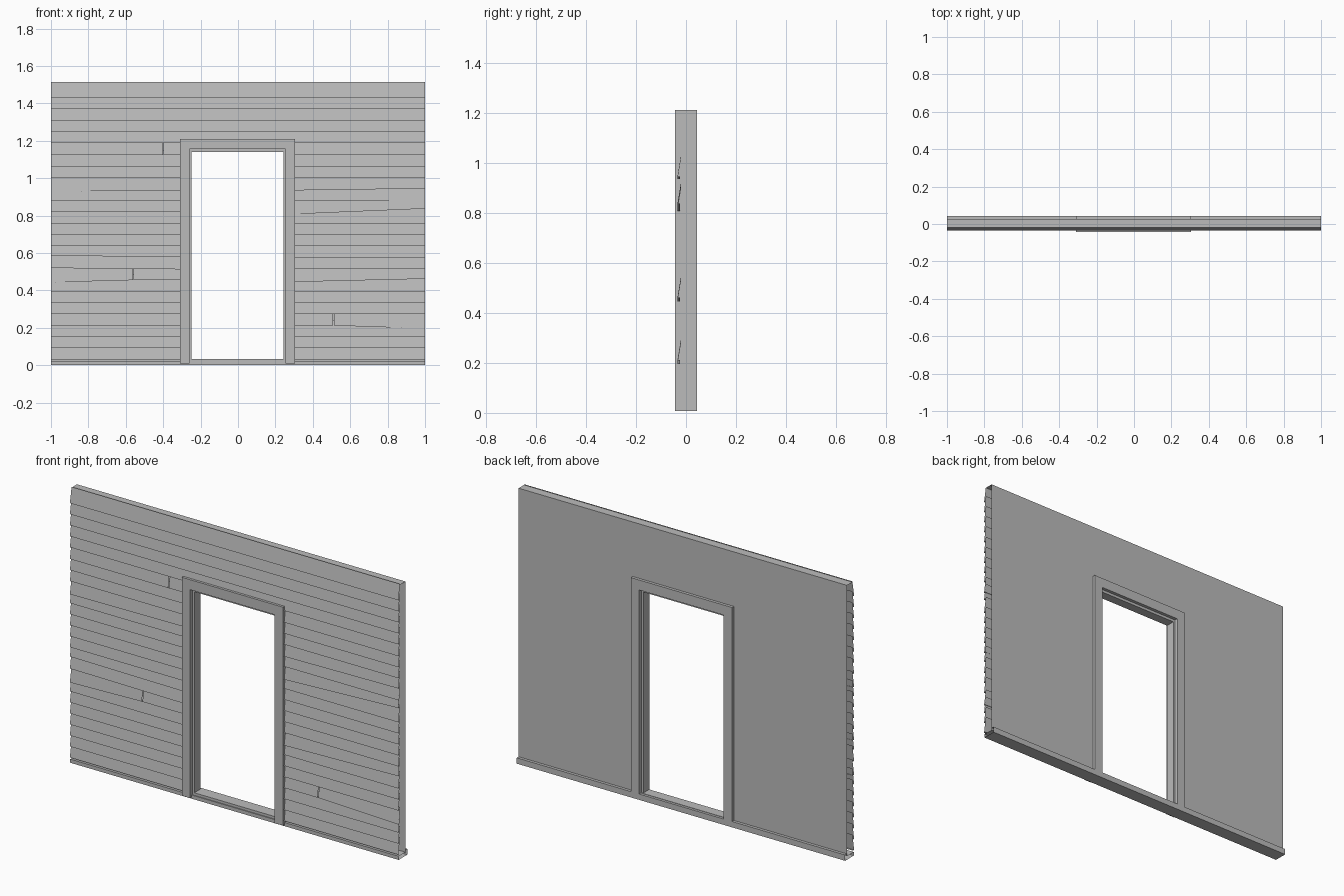
import bpy
import bmesh

if "Cube" in bpy.data.objects:
    bpy.data.objects.remove(bpy.data.objects["Cube"], do_unlink=True)

# One plain grey for everything
grey = bpy.data.materials.new("plain_grey")
grey.use_nodes = True
grey.diffuse_color = (0.5, 0.5, 0.5, 1)
bsdf = next(n for n in grey.node_tree.nodes if n.type == "BSDF_PRINCIPLED")
bsdf.inputs["Base Color"].default_value = (0.5, 0.5, 0.5, 1)
bsdf.inputs["Roughness"].default_value = 0.8

TOP = 1.51          # wall height
BACK = 0.028        # back surface of the wall
DOOR_X = -0.003     # door centre
STEP = 0.0607       # visible height of one board


def finish(name, bm):
    mesh = bpy.data.meshes.new(name)
    bm.to_mesh(mesh)
    bm.free()
    mesh.materials.append(grey)
    obj = bpy.data.objects.new(name, mesh)
    bpy.context.collection.objects.link(obj)
    return obj


def strip(name, profile, x0, x1, dz0=0, dz1=0, closed=False):
    """Sweep a (y, z) profile along x, open at both ends."""
    bm = bmesh.new()
    a = [bm.verts.new((x0, y, z + dz0)) for y, z in profile]
    b = [bm.verts.new((x1, y, z + dz1)) for y, z in profile]
    n = len(profile)
    for i in range(n if closed else n - 1):
        j = (i + 1) % n
        bm.faces.new((a[i], a[j], b[j], b[i]))
    return finish(name, bm)


def doorway_outline(half_out, top_out, half_in, top_in, bottom, cx):
    """Outline in (x, z) of a panel with a doorway cut up from its foot."""
    return [(cx - half_out, bottom), (cx - half_out, top_out),
            (cx + half_out, top_out), (cx + half_out, bottom),
            (DOOR_X + half_in, bottom), (DOOR_X + half_in, top_in),
            (DOOR_X - half_in, top_in), (DOOR_X - half_in, bottom)]


def panel(name, outline, y0, y1=None):
    """Flat panel facing back at y0, extruded to y1 when given."""
    bm = bmesh.new()
    face = bm.faces.new([bm.verts.new((x, y0, z)) for x, z in outline])
    if y1 is not None:
        ext = bmesh.ops.extrude_face_region(bm, geom=[face], use_keep_orig=True)
        moved = [v for v in ext["geom"] if isinstance(v, bmesh.types.BMVert)]
        bmesh.ops.translate(bm, verts=moved, vec=(0, y1 - y0, 0))
        bmesh.ops.recalc_face_normals(bm, faces=bm.faces)
    return finish(name, bm)


def board(name, k, x0, x1, dz0=0, dz1=0):
    """Sloping siding board with a small lip under its lower edge."""
    z = 0.03 + STEP * k
    top = min(z + 0.09, TOP)
    strip(name, [(-0.019, top), (-0.034, z), (-0.024, z)], x0, x1, dz0, dz1)


# Smooth back wall and its top
panel("back_wall", doorway_outline(1, TOP, 0.28, 1.18, 0.02, 0), BACK)
strip("wall_top", [(BACK, TOP), (-0.019, TOP)], -1, 1)

# Base rail running under the whole wall
strip("base_rail", [(-0.031, 0.02), (-0.031, 0), (0.044, 0), (0.044, 0.032),
                    (BACK, 0.032), (BACK, 0.02)], -1, 1, closed=True)

# Siding: boards sagging at (left end, right end), and boards broken in two
sag = {("right_side", 13): (-0.012, 0.018), ("right_side", 7): (-0.01, 0.007),
       ("right_side", 15): (-0.006, 0.004), ("left_side", 15): (-0.012, -0.005),
       ("left_side", 9): (0.009, 0.002), ("left_side", 8): (0.004, -0.003)}
breaks = {("left_side", 7): (-0.56, -0.012, 0),
          ("left_side", 18): (-0.4, 0, 0.002),
          ("right_side", 3): (0.51, 0, -0.016)}
sides = {"left_side": (-1, -0.29), "right_side": (0.285, 1)}

for k in range(24):
    if k >= 19:
        board(f"upper_board_{k}", k, -1, 1, 0.004, 0.004)
        continue
    for side, (x0, x1) in sides.items():
        name = f"{side}_board_{k}"
        if (side, k) in breaks:
            cut, left_drop, right_drop = breaks[side, k]
            board(name + "_outer", k, x0, cut - 0.002, left_drop, 0)
            board(name + "_inner", k, cut + 0.002, x1, 0, right_drop)
        else:
            board(name, k, x0, x1, *sag.get((side, k), (0, 0)))

# Door casing, inner stop and threshold
panel("door_casing", doorway_outline(0.308, 1.21, 0.257, 1.155, 0.008, DOOR_X),
      0.044, -0.044)
panel("door_stop", doorway_outline(0.26, 1.16, 0.245, 1.14, 0.02, DOOR_X),
      0.026, -0.026)
threshold = [(DOOR_X - 0.257, 0.01), (DOOR_X - 0.257, 0.034),
             (DOOR_X + 0.257, 0.034), (DOOR_X + 0.257, 0.01)]
panel("threshold", threshold, 0.03, -0.026)
